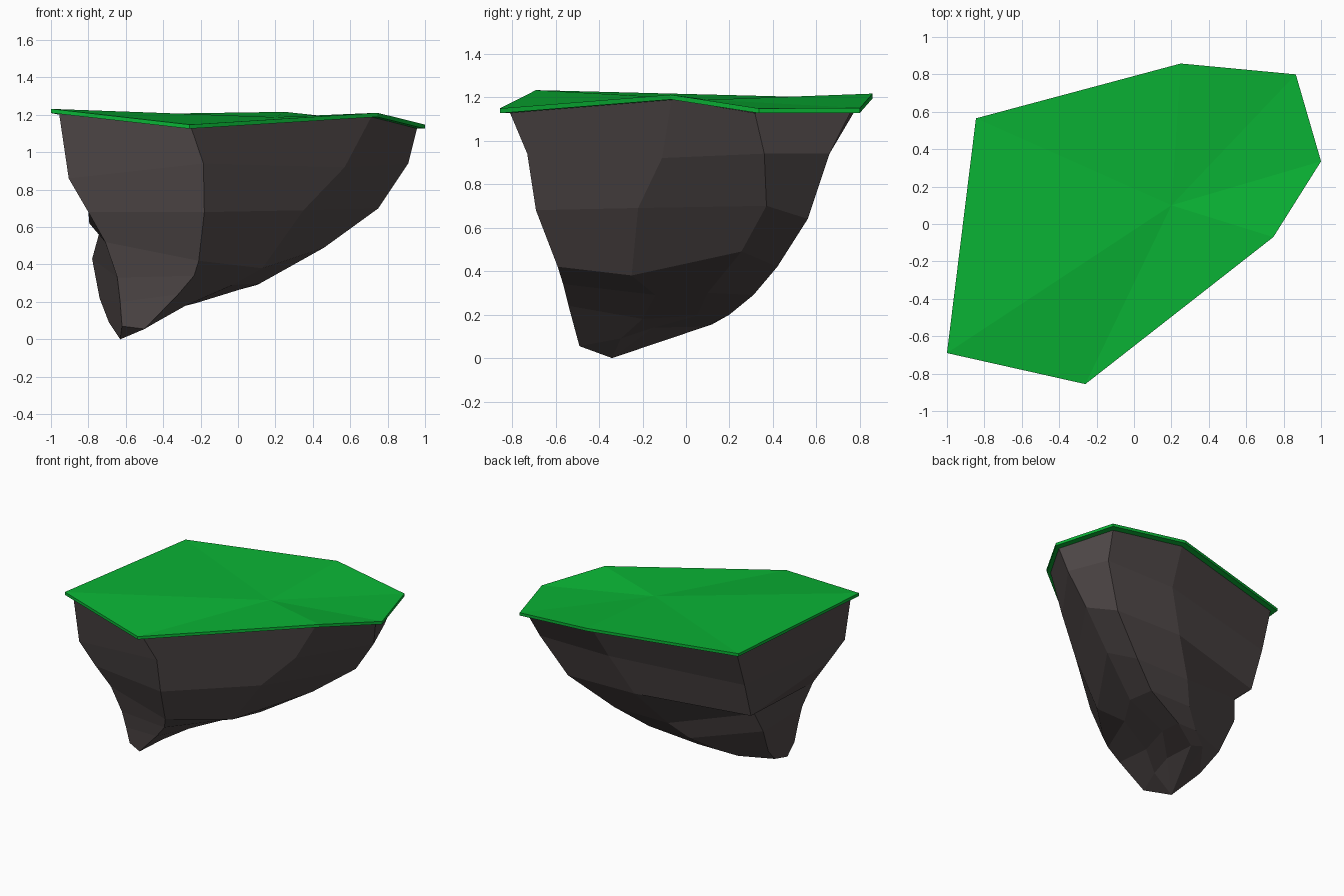
import bpy, bmesh
from mathutils import Vector

if "Cube" in bpy.data.objects:
    bpy.data.objects.remove(bpy.data.objects["Cube"])


def material(name, colour):
    m = bpy.data.materials.new(name)
    m.diffuse_color = (*colour, 1)
    m.use_nodes = True
    m.node_tree.nodes["Principled BSDF"].inputs["Base Color"].default_value = m.diffuse_color
    return m


def finish(bm, name, mat):
    bmesh.ops.recalc_face_normals(bm, faces=bm.faces[:])
    mesh = bpy.data.meshes.new(name)
    bm.to_mesh(mesh)
    bm.free()
    mesh.materials.append(mat)
    obj = bpy.data.objects.new(name, mesh)
    bpy.context.collection.objects.link(obj)
    return obj


def ring(bm, points):
    return [bm.verts.new(p) for p in points]


def bridge(bm, a, b):
    for i in range(len(a)):
        j = (i + 1) % len(a)
        bm.faces.new((a[i], a[j], b[j], b[i]))


def fan(bm, loop, point):
    tip = bm.verts.new(point)
    for i in range(len(loop)):
        bm.faces.new((loop[i], loop[(i + 1) % len(loop)], tip))


grass = material("grass green", (0.003, 0.45, 0.035))
stone = material("dark stone", (0.084, 0.069, 0.069))

# Outline of the grass slab, counter-clockwise from the front left corner
outline = [Vector(p) for p in (
    (-1, -0.69, 1.232), (-0.26, -0.856, 1.148), (0.745, -0.07, 1.211),
    (1, 0.335, 1.148), (0.865, 0.80, 1.15), (0.25, 0.858, 1.216),
    (-0.845, 0.565, 1.2))]
drop = Vector((0, 0, -0.022))

# Grass slab: shallow faceted top, thin rim, closed underneath
bm = bmesh.new()
top = ring(bm, outline)
low = ring(bm, [p + drop for p in outline])
fan(bm, top, (0.2, 0.1, 1.188))
bridge(bm, top, low)
fan(bm, low, (0.2, 0.1, 1.166))
finish(bm, "grass_slab", grass)

# Rock: one ridge running down from each corner of the outline to the foot
ridges = (
    ((-.905, -.65, .86), (-.80, -.60, .68), (-.71, -.54, .52),
     (-.645, -.5, .33), (-.63, -.47, .2), (-.62, -.44, .07)),
    ((-.185, -.73, .94), (-.18, -.69, .68), (-.21, -.59, .42),
     (-.235, -.565, .34), (-.32, -.54, .24), (-.5, -.49, .055)),
    ((.57, -.11, .92), (.35, -.22, .69), (.13, -.25, .38),
     (-.03, -.14, .29), (-.28, -.2, .18), (-.44, -.3, .09)),
    ((.91, .36, .94), (.75, .37, .70), (.46, .255, .49),
     (.12, .10, .30), (-.22, .05, .195), (-.43, -.15, .14)),
    ((.79, .66, .94), (.62, .56, .64), (.32, .42, .42),
     (.10, .31, .29), (-.24, .2, .2), (-.45, .09, .145)),
    ((.2, .66, .94), (.05, .56, .65), (-.14, .42, .42),
     (-.25, .31, .29), (-.4, .2, .2), (-.53, .12, .155)),
    ((-.81, .44, .9), (-.795, .34, .62), (-.74, .22, .575),
     (-.78, .17, .43), (-.74, .05, .22), (-.69, -.1, .09)))
bm = bmesh.new()
loop = ring(bm, [Vector((p.x * .957, p.y * .945, p.z - .021)) for p in outline])
fan(bm, loop, (0.2, 0.1, 1.166))
for level in range(6):
    below = ring(bm, [r[level] for r in ridges])
    bridge(bm, loop, below)
    loop = below
fan(bm, loop, (-0.63, -0.34, 0))
finish(bm, "rock_base", stone)
